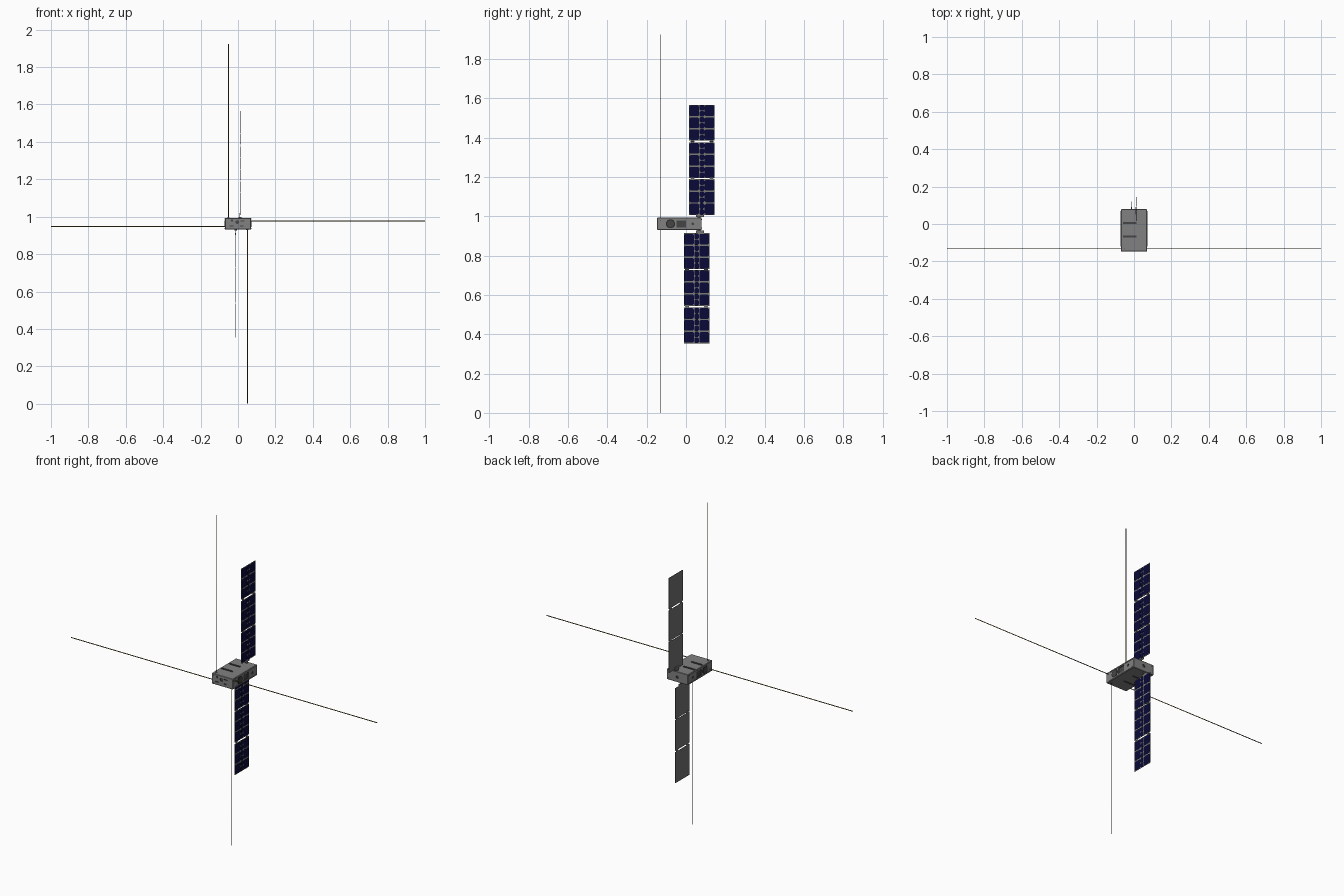
import bpy, bmesh, math
from mathutils import Matrix, Vector

default = bpy.data.objects.get("Cube")
if default:
    bpy.data.objects.remove(default, do_unlink=True)


def material(name, rgb, rough=0.5):
    m = bpy.data.materials.new(name)
    m.use_nodes = True
    m.diffuse_color = (*rgb, 1)
    b = m.node_tree.nodes["Principled BSDF"]
    b.inputs["Base Color"].default_value = (*rgb, 1)
    b.inputs["Roughness"].default_value = rough
    return m


GREY = material("housing_grey", (0.22, 0.22, 0.22))
SLOT = material("slot_grey", (0.06, 0.06, 0.06))
DARK = material("trim_dark", (0.02, 0.02, 0.02))
BOARD = material("panel_board", (0.17, 0.17, 0.17))
TRACE = material("board_face", (0.2, 0.2, 0.18))
CELL = material("solar_cell", (0.003, 0.003, 0.04), 0.3)
TAPE = material("antenna_tape", (0.17, 0.13, 0.03))


def box(bm, lo, hi):
    size = Vector(hi) - Vector(lo)
    mid = (Vector(hi) + Vector(lo)) / 2
    bmesh.ops.create_cube(bm, size=1, matrix=Matrix.Translation(mid) @ Matrix.Diagonal((*size, 1)))


def rod(bm, centre, axis, radius, depth, sides=32):
    turn = Vector((0, 0, 1)).rotation_difference(Vector(axis)).to_matrix().to_4x4()
    bmesh.ops.create_cone(bm, cap_ends=True, segments=sides, radius1=radius, radius2=radius,
                          depth=depth, matrix=Matrix.Translation(centre) @ turn)


def finish(bm, name, mat, bevel=0.0, smooth=False):
    bmesh.ops.recalc_face_normals(bm, faces=bm.faces)
    mesh = bpy.data.meshes.new(name)
    bm.to_mesh(mesh)
    bm.free()
    mesh.materials.append(mat)
    ob = bpy.data.objects.new(name, mesh)
    bpy.context.collection.objects.link(ob)
    if bevel:
        mod = ob.modifiers.new("edge", "BEVEL")
        mod.width = bevel
        mod.segments = 1
    if smooth:
        bpy.ops.object.select_all(action="DESELECT")
        ob.select_set(True)
        bpy.context.view_layer.objects.active = ob
        bpy.ops.object.shade_smooth_by_angle(angle=math.radians(35))
    return ob


# Body: housing between front and back faces, top and bottom
X, Y0, Y1, Z0, Z1 = 0.069, -0.147, 0.08, 0.931, 0.993
ZM = (Z0 + Z1) / 2
bm = bmesh.new()
box(bm, (-X, Y0, Z0), (X, Y1, Z1))
body = finish(bm, "body_housing", GREY, bevel=0.002)

# Recesses: slots above and below, side windows, front openings, back port
D = 0.004
bm = bmesh.new()
for z in (Z0, Z1):
    for y in (0.005, -0.067):
        box(bm, (-0.06, y - 0.006, z - D), (0.013, y + 0.006, z + D))
for s in (-1, 1):
    x = s * X
    box(bm, (x - D, -0.048, ZM - 0.018), (x + D, 0.0, ZM + 0.018))
    rod(bm, (x, 0.035, ZM), (1, 0, 0), 0.007, 2 * D, 20)
for x, z, w, h in ((-0.032, 0.979, 0.012, 0.01), (0.024, 0.977, 0.022, 0.006),
                   (-0.035, 0.951, 0.02, 0.006), (0.02, 0.951, 0.018, 0.006)):
    box(bm, (x - w / 2, Y0 - D, z - h / 2), (x + w / 2, Y0 + D, z + h / 2))
rod(bm, (-0.004, Y0, 0.971), (0, 1, 0), 0.01, 2 * D, 24)
rod(bm, (0, Y1, ZM), (0, 1, 0), 0.009, 2 * D, 24)
cutter = finish(bm, "recess_cutter", SLOT)
cutter.hide_render = True
cut = body.modifiers.new("recesses", "BOOLEAN")
cut.object = cutter
cut.operation = "DIFFERENCE"
cut.solver = "EXACT"
cut.material_mode = "TRANSFER"
bpy.context.view_layer.objects.active = body
for mod in list(body.modifiers):
    bpy.ops.object.modifier_apply(modifier=mod.name)
bpy.data.objects.remove(cutter, do_unlink=True)

# Thin side plates along the edges
bm = bmesh.new()
for s in (-1, 1):
    for z in (Z0 + 0.006, Z1 - 0.006):
        box(bm, (s * X - 0.002, -0.12, z - 0.003), (s * X + 0.002, 0.07, z + 0.003))
finish(bm, "side_rails", GREY)

# Round sensors on both sides
for s, side in ((1, "left"), (-1, "right")):
    bm = bmesh.new()
    rod(bm, (s * X, -0.079, ZM), (1, 0, 0), 0.023, 0.003, 40)
    finish(bm, side + "_sensor_ring", DARK, smooth=True)
    bm = bmesh.new()
    rod(bm, (s * X, -0.079, ZM), (1, 0, 0), 0.018, 0.004, 40)
    finish(bm, side + "_sensor_cap", SLOT, smooth=True)

# Corner screws on the front and back
bm = bmesh.new()
for y in (Y0, Y1):
    for sx in (-1, 1):
        for z in (Z0 + 0.009, Z1 - 0.009):
            rod(bm, (sx * 0.058, y, z), (0, 1, 0), 0.003, 0.0015, 12)
finish(bm, "corner_screws", GREY)

# Antennas: curved tape strips leaving the four edges near the front
AY, LENGTH, HALF = -0.13, 0.931, 0.0027
for name, x, z, angle in (("top", -0.052, Z1, 0), ("left", X, 0.978, 90),
                          ("bottom", 0.05, Z0, 180), ("right", -X, 0.947, 270)):
    bm = bmesh.new()
    columns = []
    for i in range(7):
        t = i / 3 - 1
        columns.append([bm.verts.new((HALF * t, 0.001 * t * t, h)) for h in (-0.004, LENGTH)])
    for a, b in zip(columns, columns[1:]):
        bm.faces.new((a[0], b[0], b[1], a[1]))
    tape = finish(bm, name + "_antenna", TAPE, smooth=True)
    tape.modifiers.new("thickness", "SOLIDIFY").thickness = 0.0008
    bm = bmesh.new()
    box(bm, (-0.006, -0.004, -0.002), (0.006, 0.004, 0.0015))
    mount = finish(bm, name + "_antenna_mount", GREY)
    for ob in (tape, mount):
        ob.location = (x, AY, z)
        ob.rotation_euler.y = math.radians(angle)


def solar_cell(bm, x, y, z, w, h):
    """Thin tile with clipped corners, facing +x."""
    c = 0.006
    a, b = w / 2, h / 2
    ring = [(a, b - c), (a - c, b), (c - a, b), (-a, b - c),
            (-a, c - b), (c - a, -b), (a - c, -b), (a, c - b)]
    face = bm.faces.new([bm.verts.new((x, y + p, z + q)) for p, q in ring])
    top = bmesh.ops.extrude_face_region(bm, geom=[face])["geom"]
    bmesh.ops.translate(bm, vec=(0.0008, 0, 0),
                        verts=[g for g in top if isinstance(g, bmesh.types.BMVert)])


# Solar wings: three hinged panels each, cells on the +x side
PANEL, ROWS, W = 0.182, 3, 0.065
STARTS = (0, 0.187, 0.378)


def solar_wing(name, x, yc, start, up):
    boards, faces, cells, hinges = (bmesh.new() for _ in range(4))
    for s in STARTS:
        lo, hi = sorted((start + up * s, start + up * (s + PANEL)))
        box(boards, (x - 0.001, yc - W, lo), (x + 0.0006, yc + W, hi))
        box(faces, (x + 0.0005, yc - W, lo), (x + 0.001, yc + W, hi))
        pitch = PANEL / ROWS
        for r in range(ROWS):
            z = lo + pitch * (r + 0.5)
            for side in (-1, 1):
                solar_cell(cells, x + 0.0008, yc + side * 0.039, z, 0.05, pitch - 0.007)
            for k in (-1, 1):
                solar_cell(cells, x + 0.0008, yc, z + k * pitch / 4, 0.024, pitch / 2 - 0.002)
    for previous, s in zip(STARTS, STARTS[1:]):
        z = start + up * (previous + PANEL + s) / 2
        for side in (-1, 1):
            y = yc + side * 0.048
            rod(hinges, (x, y, z), (0, 1, 0), 0.0016, 0.02, 12)
            box(hinges, (x - 0.0014, y - 0.008, z - 0.01), (x - 0.0008, y + 0.008, z + 0.01))
    finish(boards, name + "_wing_boards", BOARD)
    finish(faces, name + "_wing_board_faces", TRACE)
    finish(cells, name + "_wing_cells", CELL)
    finish(hinges, name + "_wing_hinges", BOARD)

    # Yoke and drive shaft joining the wing to the body
    bm = bmesh.new()
    edge = Z1 if up > 0 else Z0
    rod(bm, (x, 0.066, edge + up * 0.002), (0, 0, 1), 0.007, 0.008, 20)
    z0, z1 = sorted((edge + up * 0.004, start + up * 0.012))
    box(bm, (x - 0.003, 0.052, z0), (x - 0.0009, 0.092, z1))
    finish(bm, name + "_wing_yoke", BOARD)


solar_wing("upper", 0.011, 0.081, 1.007, 1)
solar_wing("lower", -0.013, 0.054, 0.914, -1)
